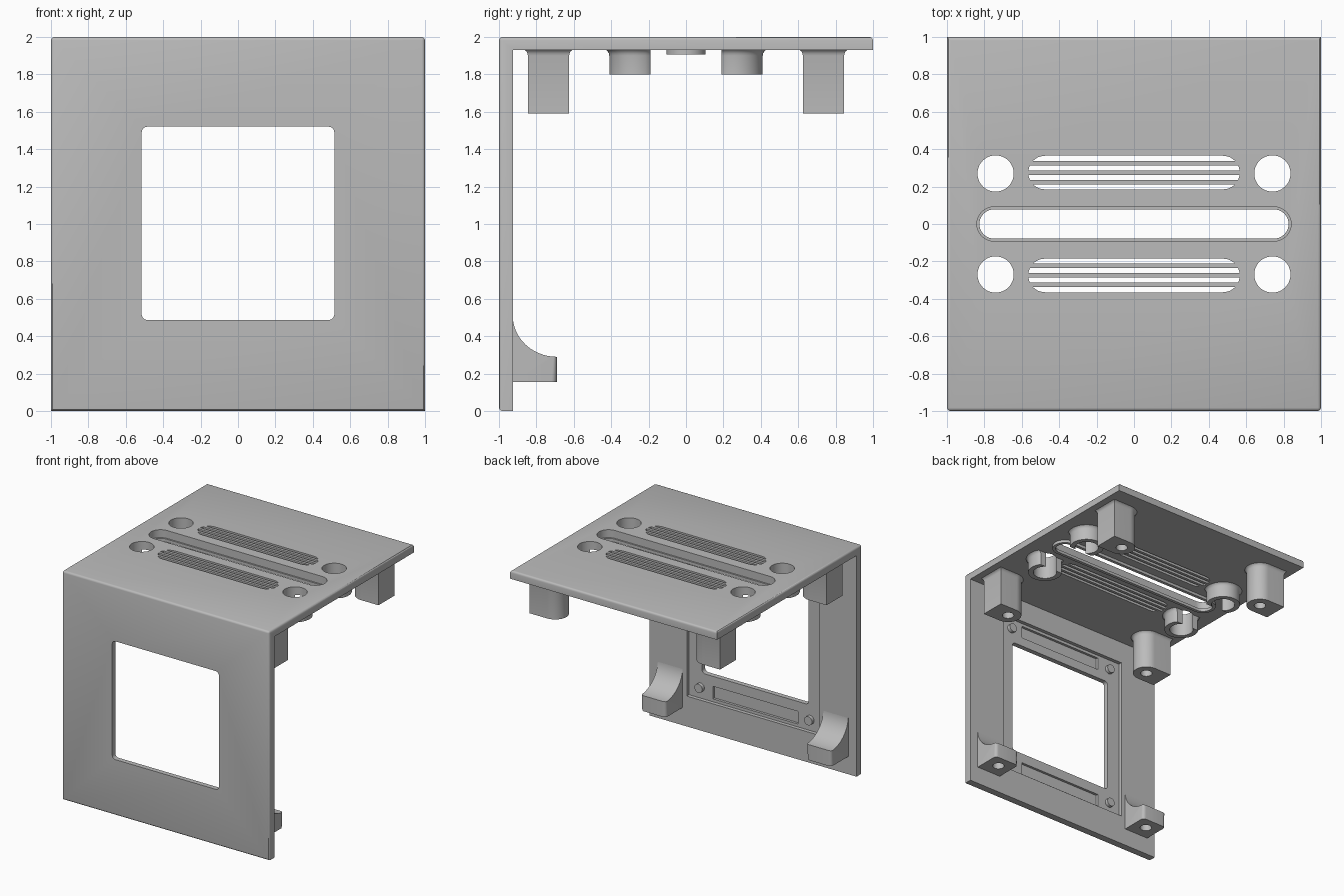
import bpy, bmesh
from math import sin, cos, pi, sqrt

if "Cube" in bpy.data.objects:
    bpy.data.objects.remove(bpy.data.objects["Cube"], do_unlink=True)

grey = bpy.data.materials.new("plain grey")
grey.use_nodes = True
COLOUR = (0.5, 0.5, 0.5, 1)
grey.diffuse_color = COLOUR
grey.node_tree.nodes["Principled BSDF"].inputs["Base Color"].default_value = COLOUR


def loft(name, rings):
    """Closed solid through a list of equal-length point rings."""
    bm = bmesh.new()
    loops = [[bm.verts.new(p) for p in ring] for ring in rings]
    n = len(loops[0])
    for a, b in zip(loops, loops[1:]):
        for i in range(n):
            j = (i + 1) % n
            bm.faces.new((a[i], a[j], b[j], b[i]))
    bm.faces.new(loops[0][::-1])
    bm.faces.new(loops[-1])
    bmesh.ops.recalc_face_normals(bm, faces=bm.faces)
    mesh = bpy.data.meshes.new(name)
    bm.to_mesh(mesh)
    bm.free()
    mesh.materials.append(grey)
    obj = bpy.data.objects.new(name, mesh)
    bpy.context.collection.objects.link(obj)
    return obj


def prism(name, outline, axis, lo, hi):
    """Extrude a flat outline along one axis."""
    place = {"X": lambda u, v, t: (t, u, v),
             "Y": lambda u, v, t: (u, t, v),
             "Z": lambda u, v, t: (u, v, t)}[axis]
    return loft(name, [[place(u, v, t) for u, v in outline] for t in (lo, hi)])


def arc(cx, cy, r, start, end, steps):
    return [(cx + r * cos(start + (end - start) * i / steps),
             cy + r * sin(start + (end - start) * i / steps)) for i in range(steps + 1)]


def circle(cx, cy, r, n=48):
    return arc(cx, cy, r, 0, 2 * pi, n)[:-1]


def rect(x0, x1, y0, y1, r=0):
    if not r:
        return [(x0, y0), (x1, y0), (x1, y1), (x0, y1)]
    corners = [(x1 - r, y1 - r), (x0 + r, y1 - r), (x0 + r, y0 + r), (x1 - r, y0 + r)]
    return [p for k, c in enumerate(corners) for p in arc(*c, r, k * pi / 2, (k + 1) * pi / 2, 6)]


def capsule(half, r):
    return arc(half, 0, r, -pi / 2, pi / 2, 24) + arc(-half, 0, r, pi / 2, 1.5 * pi, 24)


def strip(half, r, cy, y0, y1):
    """Horizontal slice of a capsule."""
    side = []
    for i in range(9):
        y = y0 + (y1 - y0) * i / 8
        side.append((half + sqrt(max(r * r - y * y, 0)), cy + y))
    return side + [(-x, y) for x, y in reversed(side)]


def apply_boolean(obj, cutter):
    mod = obj.modifiers.new("cut", "BOOLEAN")
    mod.operation, mod.solver, mod.object = "DIFFERENCE", "EXACT", cutter
    bpy.context.view_layer.objects.active = obj
    bpy.ops.object.modifier_apply(modifier=mod.name)


def cut(obj, outline, axis, lo, hi):
    cutter = prism("cutter", outline, axis, lo, hi)
    apply_boolean(obj, cutter)
    bpy.data.objects.remove(cutter, do_unlink=True)


def smooth(obj):
    bpy.ops.object.select_all(action="DESELECT")
    obj.select_set(True)
    bpy.context.view_layer.objects.active = obj
    bpy.ops.object.shade_smooth_by_angle(angle=pi / 6)


SIGNS = (-1, 1)
BACK, UNDER = -0.925, 1.93   # inner faces of the front and top plates
parts = []

# L-shaped shell with softened outer edges
shell = prism("shell", [(-1, 0), (BACK, 0), (BACK, UNDER), (1, UNDER), (1, 2), (-1, 2)], "X", -1, 1)
bm = bmesh.new()
bm.from_mesh(shell.data)
outer = [e for e in bm.edges if all(v.co.y < -0.99 for v in e.verts) or all(v.co.z > 1.99 for v in e.verts)]
bmesh.ops.bevel(bm, geom=outer, offset=0.018, segments=3, profile=0.5, affect="EDGES")
bm.to_mesh(shell.data)
bm.free()
parts.append(shell)

# Front window, rear recess and its two shallow pockets
FLOOR = -0.957
cut(shell, rect(-0.64, 0.64, 0.265, 1.735), "Y", FLOOR, -0.9)
cut(shell, rect(-0.515, 0.515, 0.487, 1.52, 0.03), "Y", -1.1, -0.9)
for z in (0.29, 1.6):
    cut(shell, rect(-0.41, 0.41, z, z + 0.11), "Y", FLOOR - 0.022, -0.9)

# Long slot, round holes and grille slots in the top
cut(shell, capsule(0.7485, 0.0915), "Z", 1.8, 2.1)
BAR, GAP, R = 0.024, 0.027, 0.09
for sy in SIGNS:
    for sx in SIGNS:
        cut(shell, circle(sx * 0.74, sy * 0.27, 0.097), "Z", 1.8, 2.1)
    for k in range(4):
        low = -R + k * (GAP + BAR)
        cut(shell, strip(0.475, R, sy * 0.275, low, low + GAP), "Z", 1.8, 2.1)

# Lip under the long slot
lip = prism("slot_lip", capsule(0.7485, 0.105), "Z", 1.905, UNDER + 0.001)
cut(lip, capsule(0.7485, 0.078), "Z", 1.8, 2.1)
parts.append(lip)

# Heights and outward flare of the fillet where bosses meet the top plate
FLARE = ((1.9, 0), (1.913, 0.003), (1.924, 0.009), (1.931, 0.018))


def post_outline(sx, sy, d):
    r = 0.11 + d
    pts = arc(0.75, 0, r, pi / 2, 1.5 * pi, 24) + [(0.92 + d, -r), (0.92 + d, r)]
    return [(sx * x, sy * 0.735 + y) for x, y in pts]


def socket_outline(sx, sy, d):
    return [(sx * 0.74 + x, sy * max(0.27 + y, 0.19)) for x, y in circle(0, 0, 0.14 + d)]


for sx in SIGNS:
    side = "left" if sx > 0 else "right"
    for sy in SIGNS:
        end = "back" if sy > 0 else "front"
        # Corner screw post, round on its inner side
        post = loft(f"screw_post_{end}_{side}",
                    [[(x, y, z) for x, y in post_outline(sx, sy, d)] for z, d in ((1.59, 0),) + FLARE])
        cut(post, circle(sx * 0.75, sy * 0.735, 0.048, 32), "Z", 1.5, 1.8)
        # Open-sided socket below each round hole
        socket = loft(f"socket_{end}_{side}",
                      [[(x, y, z) for x, y in socket_outline(sx, sy, d)] for z, d in ((1.8, 0),) + FLARE])
        cut(socket, circle(sx * 0.74, sy * 0.27, 0.097), "Z", 1.7, 2.1)
        parts += [post, socket]

    # Lower bracket with a concave top and a rounded tip
    sweep = [(-0.69 - 0.236 * sin(a), 0.51 - 0.22 * cos(a)) for a in [i * pi / 40 for i in range(21)]]
    xs = sorted((sx * 0.68, sx * 0.92))
    bracket = prism(f"lower_bracket_{side}", [(-0.926, 0.155), (-0.69, 0.155)] + sweep, "X", *xs)
    bm = bmesh.new()
    bm.from_mesh(bracket.data)
    tip = [e for e in bm.edges if all(v.co.y > -0.691 for v in e.verts)
           and abs(e.verts[0].co.z - e.verts[1].co.z) > 0.1]
    bmesh.ops.bevel(bm, geom=tip, offset=0.03, segments=5, profile=0.5, affect="EDGES")
    bm.to_mesh(bracket.data)
    bm.free()
    cut(bracket, circle(sx * 0.8, -0.8, 0.048, 32), "Z", 0.1, 0.26)
    parts.append(bracket)

    # Locating pins in the corners of the rear recess
    for z, level in ((0.36, "lower"), (1.64, "upper")):
        parts.append(prism(f"locating_pin_{level}_{side}", circle(sx * 0.53, z, 0.038, 32),
                           "Y", FLOOR - 0.002, FLOOR + 0.03))

for part in parts:
    smooth(part)
